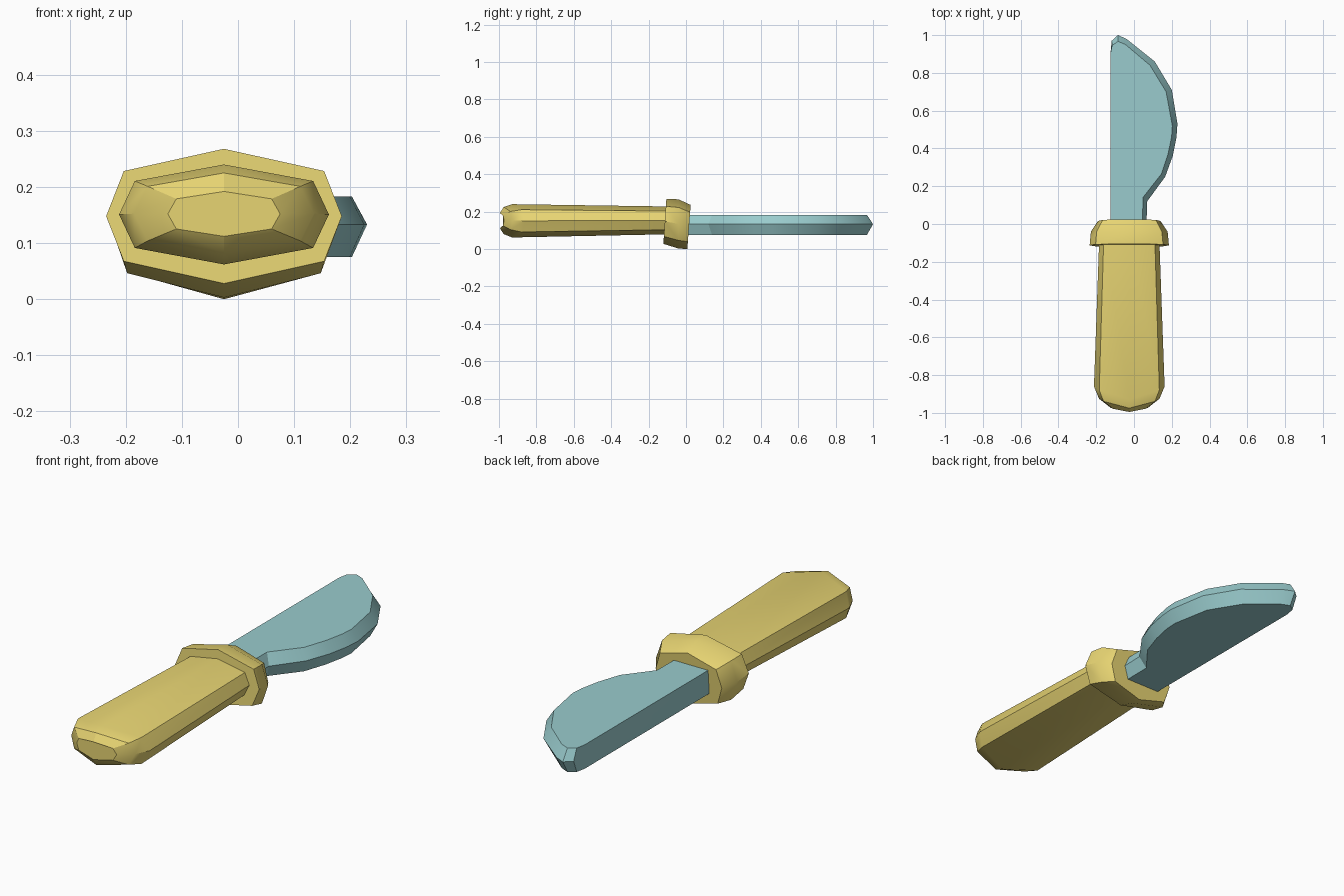
import bpy, bmesh, math

if "Cube" in bpy.data.objects:
    bpy.data.objects.remove(bpy.data.objects["Cube"])

def material(name, rgb):
    m = bpy.data.materials.new(name)
    m.diffuse_color = (*rgb, 1)
    m.use_nodes = True
    m.node_tree.nodes["Principled BSDF"].inputs["Base Color"].default_value = m.diffuse_color
    return m

YELLOW = material("yellow", (0.80, 0.66, 0.17))
TEAL = material("teal", (0.32, 0.60, 0.61))

def loft(name, rings, mat):
    """Skin a list of equal-length closed loops and cap both ends."""
    bm = bmesh.new()
    loops = [[bm.verts.new(p) for p in ring] for ring in rings]
    for a, b in zip(loops, loops[1:]):
        for i in range(len(a)):
            j = (i + 1) % len(a)
            bm.faces.new((a[i], a[j], b[j], b[i]))
    bm.faces.new(loops[0])
    bm.faces.new(loops[-1])
    bmesh.ops.remove_doubles(bm, verts=bm.verts[:], dist=0.0005)
    bmesh.ops.recalc_face_normals(bm, faces=bm.faces[:])
    me = bpy.data.meshes.new(name)
    bm.to_mesh(me)
    bm.free()
    me.materials.append(mat)
    ob = bpy.data.objects.new(name, me)
    bpy.context.collection.objects.link(ob)
    bpy.ops.object.select_all(action='DESELECT')
    ob.select_set(True)
    bpy.context.view_layer.objects.active = ob
    bpy.ops.object.shade_smooth_by_angle(angle=math.radians(32))
    return ob

# Flattened octagon shared by handle and collar
OCT = [(0, 1), (.85, .67), (1, 0), (.85, -.67),
       (0, -1), (-.85, -.67), (-1, 0), (-.85, .67)]

def ring(y, half_w, z0, z1, bulge=0, tilt=0):
    zc, hz = (z0 + z1) / 2, (z1 - z0) / 2
    return [(-0.025 + u * half_w, y - bulge * (1 - u * u) + tilt * v, zc + v * hz)
            for u, v in OCT]

# Handle, rounded at the butt
loft("handle", [
    ring(-0.05, .158, .080, .227),
    ring(-0.86, .187, .062, .240, bulge=.07),
    ring(-0.925, .160, .080, .225, bulge=.05),
    ring(-0.972, .100, .112, .192, bulge=.023),
], YELLOW)

# Collar
loft("collar", [
    ring(-0.113, .210, .028, .268, tilt=.008),
    ring(-0.040, .203, .003, .266),
    ring(0.016, .165, .000, .236, tilt=.009),
], YELLOW)

# Blade: mid-height outline and the inset outline of the flat faces
OUTER = [(-.125, -.03), (-.125, .90), (-.118, .97), (-.085, 1.0), (-.04, .98),
         (.11, .86), (.20, .71), (.23, .53), (.225, .46), (.205, .36),
         (.165, .25), (.07, .12), (.065, -.03)]
INNER = [(-.125, -.03), (-.125, .90), (-.116, .945), (-.085, .967), (-.045, .95),
         (.085, .84), (.17, .70), (.203, .52), (.199, .46), (.18, .37),
         (.145, .265), (.047, .14), (.045, -.03)]
loft("blade", [
    [(x, y, .075) for x, y in INNER],
    [(x, y, .133) for x, y in OUTER],
    [(x, y, .183) for x, y in INNER],
], TEAL)
